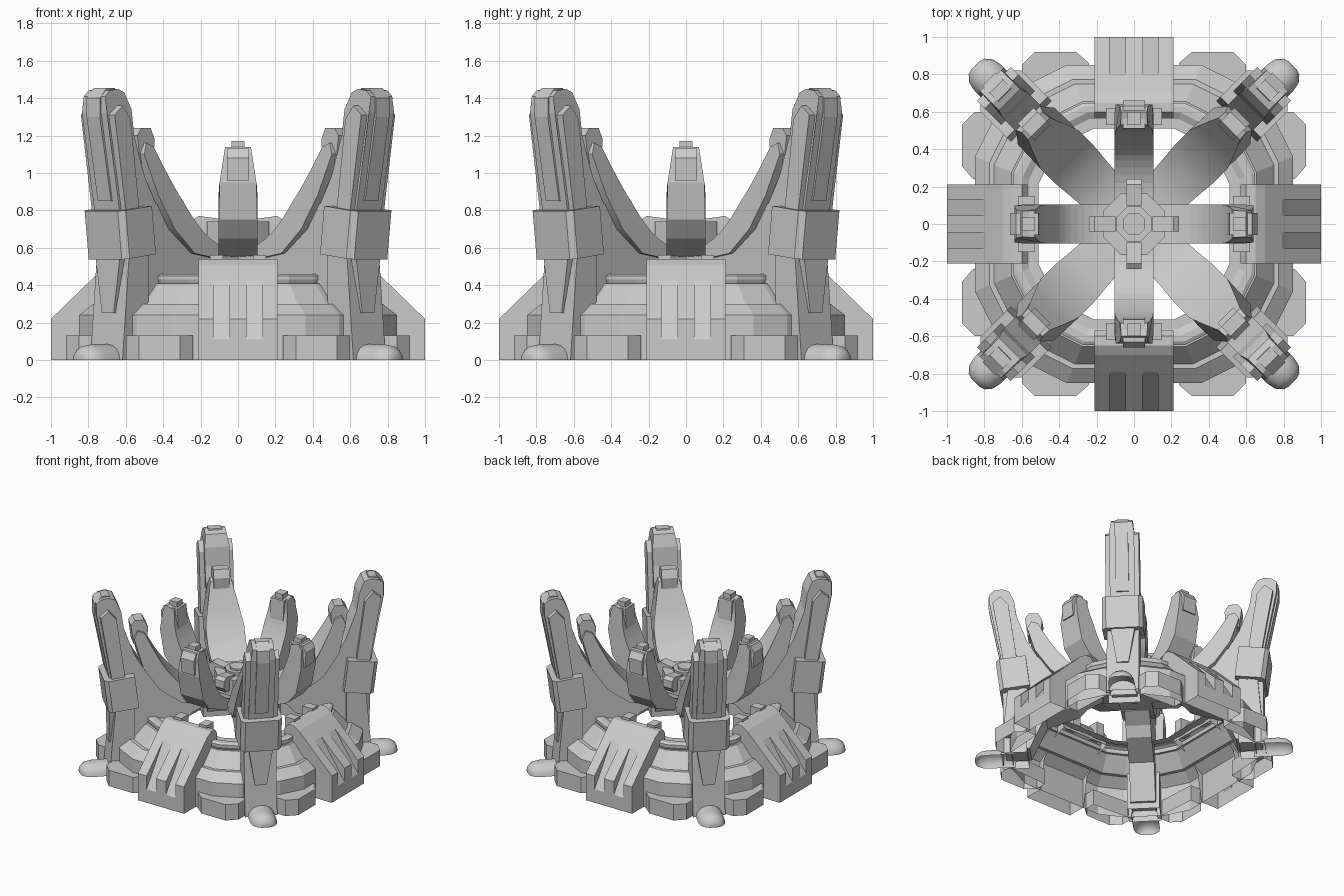
import bpy, bmesh, math
from mathutils import Matrix, Vector

if "Cube" in bpy.data.objects:
    bpy.data.objects.remove(bpy.data.objects["Cube"])

AXIS = [0, 90, 180, 270]
DIAG = [45, 135, 225, 315]


def finish(bm, name, angles=(0,), smooth=None):
    """Turn a bmesh into one object per angle; undersides on the ground stay open."""
    bmesh.ops.recalc_face_normals(bm, faces=bm.faces[:])
    low = [f for f in bm.faces if all(abs(v.co.z) < 1e-5 for v in f.verts)]
    bmesh.ops.delete(bm, geom=low, context='FACES')
    me = bpy.data.meshes.new(name)
    bm.to_mesh(me)
    bm.free()
    for i, a in enumerate(angles):
        ob = bpy.data.objects.new(f"{name}_{i + 1}" if len(angles) > 1 else name, me)
        ob.rotation_euler.z = math.radians(a)
        bpy.context.collection.objects.link(ob)
        if smooth and i == 0:
            bpy.context.view_layer.objects.active = ob
            ob.select_set(True)
            bpy.ops.object.shade_smooth_by_angle(angle=math.radians(smooth))
            ob.select_set(False)


def slab(bm, pts, t0, t1, width=None, closed=True):
    """Extrude a (radius, z) profile sideways; width(z) can taper it."""
    w = width or (lambda z: 1)
    a = [bm.verts.new((r, t0 * w(z), z)) for r, z in pts]
    b = [bm.verts.new((r, t1 * w(z), z)) for r, z in pts]
    n = len(pts)
    if closed:
        bm.faces.new(a)
        bm.faces.new(b[::-1])
    for i in range(n if closed else n - 1):
        bm.faces.new((a[i], b[i], b[(i + 1) % n], a[(i + 1) % n]))


def prism(name, pts, h, angles, width=None, smooth=None):
    bm = bmesh.new()
    slab(bm, pts, -h, h, width)
    finish(bm, name, angles, smooth)


def column(bm, outline, z0, z1):
    """Extrude an (x, y) outline upwards."""
    a = [bm.verts.new((x, y, z0)) for x, y in outline]
    b = [bm.verts.new((x, y, z1)) for x, y in outline]
    n = len(a)
    bm.faces.new(a)
    bm.faces.new(b)
    for i in range(n):
        bm.faces.new((a[i], a[(i + 1) % n], b[(i + 1) % n], b[i]))


def curve(ctrl, steps=4):
    """Catmull-Rom points through a few controls."""
    p = [Vector(c) for c in ctrl]
    p = [2 * p[0] - p[1]] + p + [2 * p[-1] - p[-2]]
    out = []
    for i in range(1, len(p) - 2):
        for k in range(steps):
            t = k / steps
            out.append(tuple(0.5 * (2 * p[i] + (p[i + 1] - p[i - 1]) * t
                       + (2 * p[i - 1] - 5 * p[i] + 4 * p[i + 1] - p[i + 2]) * t * t
                       + (3 * p[i] - p[i - 1] - 3 * p[i + 1] + p[i + 2]) * t ** 3)))
    return out + [tuple(p[-2])]


# Stepped sixteen-sided base ring, an open shell
corners = []
for k in range(4):
    rot = Matrix.Rotation(math.radians(90 * k), 2)
    corners += [rot @ Vector(c) for c in ((.85, -.36), (.85, .36), (.76, .54), (.54, .76))]
steps = [(1, 0), (1, .24), (.91, .30), (.88, .30), (.77, .41), (.75, .41), (.76, .43), (.76, .45),
         (.74, .46), (.70, .46), (.66, .44), (.60, .44)]
bm = bmesh.new()
rings = [[bm.verts.new((c.x * s, c.y * s, z)) for c in corners] for s, z in steps]
for ring, nxt in zip(rings, rings[1:]):
    for j in range(16):
        k = (j + 1) % 16
        bm.faces.new((ring[j], ring[k], nxt[k], nxt[j]))
finish(bm, "base_ring")

# Low chamfered pads either side of every buttress
bm = bmesh.new()
for s in (-1, 1):
    column(bm, [(.76, s * .24), (.86, s * .24), (.92, s * .31), (.92, s * .53),
                (.85, s * .60), (.74, s * .60)], 0, .13)
finish(bm, "base_pad_pair", AXIS)

# Sloped buttress shells with two recessed flutes each
back = [(.70, .51), (.65, .54), (.60, .54), (.57, .50), (.57, .42)]
full = [(1, 0), (1, .22)] + back
cut = [(1, 0), (1, .11), (.79, .423)] + back
bm = bmesh.new()
edges = [-.21, -.13, -.045, .045, .13, .21]
for i in range(5):
    slab(bm, cut if i % 2 else full, edges[i], edges[i + 1], closed=False)
for t in edges[1:-1]:
    bm.faces.new([bm.verts.new((r, t, z)) for r, z in ((1, .11), (1, .22), (.79, .423))])
for t in (edges[0], edges[-1]):
    bm.faces.new([bm.verts.new((r, t, z)) for r, z in full + [(.68, .38), (.80, .25), (.84, 0)]])
bmesh.ops.remove_doubles(bm, verts=bm.verts[:], dist=1e-5)
finish(bm, "buttress", AXIS)

# Brackets on top of the buttresses
bm = bmesh.new()
for s in (-1, 1):
    slab(bm, [(.53, .44), (.62, .44), (.62, .56), (.53, .56)], s * .08, s * .15)
finish(bm, "buttress_bracket", AXIS)

# Tall diagonal fins: main web, leg, side ribs
prism("tall_fin", [(.78, .05), (.97, .05), (.94, .5), (1.0, .85), (1.085, 1.32), (1.085, 1.41),
                   (1.05, 1.44), (.99, 1.45), (.94, 1.43), (.90, 1.34), (.88, 1.2), (.80, .98),
                   (.72, .84), (.60, .76), (.42, .62), (.24, .57), (.24, .53), (.36, .47),
                   (.42, .40), (.66, .32)],
      .095, DIAG, lambda z: 1 if z < 1.35 else .85)
prism("fin_leg", [(.80, 0), (.995, 0), (.945, .56), (.80, .56)], .122, DIAG)
prism("fin_side_rib", [(.94, 1.29), (1.0, 1.36), (1.06, 1.31), (.985, .85), (.94, .55),
                       (.86, .55), (.88, .85)], .128, DIAG)
prism("fin_crest", [(.95, 1.36), (.98, 1.455), (1.04, 1.455), (1.095, 1.40), (1.095, 1.30),
                    (1.01, .85), (.95, .85)], .05, DIAG)

# Tapered wedge on the outside of each leg
bm = bmesh.new()
quad = [(-.1, .6), (.1, .6), (.045, .25), (-.045, .25)]
a = [bm.verts.new((.93, t, z)) for t, z in quad]
b = [bm.verts.new((.985, t, z)) for t, z in quad]
bm.faces.new(a)
bm.faces.new(b)
for i in range(4):
    bm.faces.new((a[i], a[(i + 1) % 4], b[(i + 1) % 4], b[i]))
finish(bm, "fin_leg_wedge", DIAG)

# Clamp round each tall fin, tilted with it
bm = bmesh.new()
column(bm, [(-.12, -.155), (.08, -.155), (.11, -.125), (.11, .125), (.08, .155), (-.12, .155)], -.13, .13)
bmesh.ops.transform(bm, verts=bm.verts[:],
                    matrix=Matrix.Translation((.91, 0, .68)) @ Matrix.Rotation(.12, 4, 'Y'))
finish(bm, "fin_clamp", DIAG)

# Curved inner bands sweeping from the centre up the tall fins, widest half way
inner = curve([(0, .57), (.24, .605), (.42, .70), (.56, .85), (.65, 1.0), (.72, 1.14)])
outer = [(.77, 1.16), (.80, 1.10), (.74, .88), (.62, .70), (.45, .57), (.2, .53), (0, .52)]
prism("inner_band", inner + outer, .145, DIAG,
      lambda z: min(1, .85 + max(0, z - .57)) if z < .85 else 1 - (z - .85) * 1.5, smooth=30)
prism("inner_band_tip", [(.70, 1.05), (.69, 1.18), (.72, 1.24), (.79, 1.24), (.82, 1.2), (.80, 1.05)], .06, DIAG)

# Rounded feet, half bullets on the ground
bm = bmesh.new()
prof = [(.90, .10), (1.10, .10), (1.155, .09), (1.19, .06), (1.2, .03)]
loops = [[bm.verts.new((r, w * math.cos(math.pi * k / 8), .85 * w * math.sin(math.pi * k / 8)))
          for k in range(9)] for r, w in prof]
for p, q in zip(loops, loops[1:]):
    for k in range(8):
        bm.faces.new((p[k], p[k + 1], q[k + 1], q[k]))
bm.faces.new(loops[-1])
finish(bm, "foot", DIAG, smooth=35)

# Short fins above the buttresses
inner = curve([(0, .59), (.22, .62), (.37, .71), (.46, .86), (.51, 1.0), (.53, 1.12)])
outer = [(.60, 1.14), (.63, 1.10), (.64, .95), (.60, .75), (.52, .65), (.3, .56), (0, .54)]
prism("short_fin", inner + outer, .103, AXIS, lambda z: 1 if z < .92 else 1 - (z - .92) * 1.5)
prism("short_fin_spine", [(.50, .96), (.51, 1.13), (.63, 1.13), (.66, 1.08), (.65, .96)], .06, AXIS)
prism("short_fin_tip", [(.53, 1.1), (.53, 1.17), (.60, 1.17), (.60, 1.1)], .035, AXIS)

# Central hub with four lugs and a raised nut
bm = bmesh.new()


def octagon(r):
    return [(r * math.cos(math.radians(22.5 + 45 * k)), r * math.sin(math.radians(22.5 + 45 * k)))
            for k in range(8)]


column(bm, octagon(.18), .56, .74)
column(bm, octagon(.10), .74, .765)
column(bm, octagon(.065), .765, .78)
finish(bm, "hub")
prism("hub_lug", [(.10, .65), (.21, .65), (.24, .69), (.24, .75), (.21, .77), (.10, .755)], .04, AXIS)
